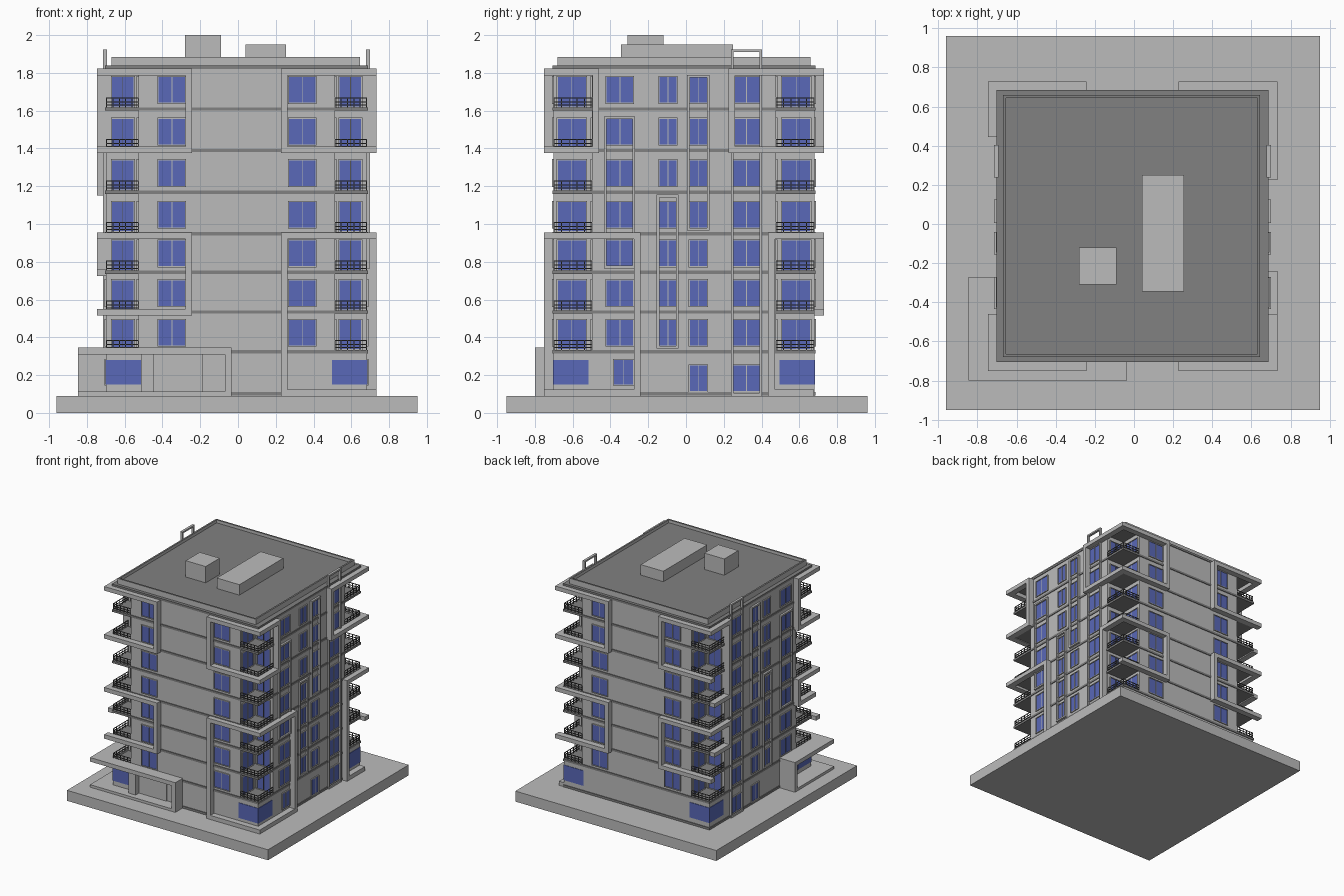
import bpy, bmesh

if "Cube" in bpy.data.objects:
    bpy.data.objects.remove(bpy.data.objects["Cube"])

CX, CY = -0.0075, -0.0105           # tower centre
HALF = 0.69                         # half width of tower
NX, NY = 0.52, 0.487                # half size to the balcony notches
OUT = 0.74                          # outer face of the wrap frames
FLOORS = [0.315, 0.525, 0.735, 0.94, 1.16, 1.38, 1.60]
TOP = 1.82


def material(name, rgb):
    m = bpy.data.materials.new(name)
    m.diffuse_color = (*rgb, 1)
    m.use_nodes = True
    m.node_tree.nodes["Principled BSDF"].inputs["Base Color"].default_value = m.diffuse_color
    return m


WALL = material("light_grey", (0.50, 0.50, 0.50))
DARK = material("dark_grey", (0.22, 0.22, 0.22))
RAIL = material("charcoal", (0.09, 0.09, 0.09))
GLASS = material("blue_glass", (0.10, 0.14, 0.48))


def boxes(name, mat, items):
    """One object made of boxes (x0, x1, y0, y1, z0, z1)."""
    bm = bmesh.new()
    for x0, x1, y0, y1, z0, z1 in items:
        r = bmesh.ops.create_cube(bm, size=1)
        for v in r["verts"]:
            v.co.x = (x0 + x1) / 2 + v.co.x * abs(x1 - x0)
            v.co.y = (y0 + y1) / 2 + v.co.y * abs(y1 - y0)
            v.co.z = (z0 + z1) / 2 + v.co.z * abs(z1 - z0)
    return finish(name, bm, mat)


def finish(name, bm, *mats):
    me = bpy.data.meshes.new(name)
    bm.to_mesh(me)
    bm.free()
    for m in mats:
        me.materials.append(m)
    ob = bpy.data.objects.new(name, me)
    bpy.context.collection.objects.link(ob)
    return ob


def square(h, z0, z1):
    return (CX - h, CX + h, CY - h, CY + h, z0, z1)


# Ground plate and ground floor
boxes("ground_plate", WALL, [(-0.96, 0.95, -0.95, 0.96, 0, 0.09)])
boxes("ground_floor", WALL, [square(HALF, 0.09, 0.32)])

# Upper tower: cross-shaped plan leaving a balcony notch at each corner
bm = bmesh.new()
quarter = [(HALF, NY), (NX, NY), (NX, HALF)]
plan = quarter + [(-x, y) for x, y in quarter[::-1]]
plan += [(-x, -y) for x, y in plan]
face = bm.faces.new([bm.verts.new((CX + x, CY + y, 0.32)) for x, y in plan])
up = bmesh.ops.extrude_face_region(bm, geom=[face])["geom"]
for v in up:
    if isinstance(v, bmesh.types.BMVert):
        v.co.z = TOP
bmesh.ops.recalc_face_normals(bm, faces=bm.faces)
finish("tower_walls", bm, WALL)

# Dark floor slabs: facade bands and balcony floors
boxes("floor_slabs", DARK, [square(HALF + 0.006, z, z + 0.018)
                            for z in [0.092] + FLOORS + [TOP]])

# Roof parapet with sunken deck
RX0, RX1, RY0, RY1, RT = -0.67, 0.645, -0.68, 0.66, 1.885
w = 0.015
parapet = boxes("roof_parapet", WALL, [
    (RX0, RX1, RY0, RY0 + w, 1.83, RT), (RX0, RX1, RY1 - w, RY1, 1.83, RT),
    (RX0, RX0 + w, RY0 + w, RY1 - w, 1.83, RT), (RX1 - w, RX1, RY0 + w, RY1 - w, 1.83, RT)])
parapet.data.materials.append(DARK)
for p in parapet.data.polygons:
    if p.normal.z > 0.9:
        p.material_index = 1
boxes("roof_deck", DARK, [(RX0 + w, RX1 - w, RY0 + w, RY1 - w, 1.83, 1.86)])
boxes("roof_hut", WALL, [(-0.28, -0.09, -0.31, -0.12, 1.85, 2.0)])
boxes("roof_plant_room", WALL, [(0.04, 0.255, -0.345, 0.25, 1.85, 1.95)])

# Windows: glass plate, surround bars and central mullion
glass, bars, dark_bars = [], [], []


def plate(axis, sign, pos, a0, a1, z0, z1, d):
    """Box of half thickness d on a facade facing along the axis."""
    n0, n1 = pos - sign * 0.002, pos + sign * d
    return (n0, n1, a0, a1, z0, z1) if axis == "x" else (a0, a1, n0, n1, z0, z1)


def window(axis, sign, pos, a0, a1, z0, z1, mullion=bars):
    glass.append(plate(axis, sign, pos, a0, a1, z0, z1, 0.003))
    b = 0.006
    for c in ((a0 - b, a1 + b, z1, z1 + b), (a0 - b, a1 + b, z0 - b, z0),
              (a0 - b, a0, z0, z1), (a1, a1 + b, z0, z1)):
        bars.append(plate(axis, sign, pos, *c, 0.009))
    m = (a0 + a1) / 2
    mullion.append(plate(axis, sign, pos, m - 0.002, m + 0.002, z0, z1, 0.007))


SIDE = [(-0.42, -0.28), (-0.14, -0.05), (0.02, 0.11), (0.25, 0.39)]
for s in (-1, 1):
    xf, yf = CX + s * HALF, CY + s * HALF
    for z in FLOORS:
        for a0, a1 in ((-0.42, -0.28), (0.27, 0.41)):        # front and back
            window("y", s, yf, a0, a1, z + 0.042, z + 0.177)
        for a0, a1 in SIDE:                                   # left and right
            window("x", s, xf, a0, a1, z + 0.042, z + 0.177)
        for t in (-1, 1):                                     # balcony doors
            a = sorted((CX + t * 0.545, CX + t * 0.66))
            window("y", s, CY + s * NY, *a, z + 0.022, z + 0.177, dark_bars)
            a = sorted((CY + t * 0.52, CY + t * 0.668))
            window("x", s, CX + s * NX, *a, z + 0.022, z + 0.177)
    window("x", s, xf, -0.38, -0.28, 0.15, 0.28)
    window("x", s, xf, 0.02, 0.11, 0.115, 0.25)
    window("x", s, xf, 0.25, 0.39, 0.115, 0.25)
    for t in (-1, 1):                                         # corner shop glass
        glass.append(plate("y", s, yf, CX + t * 0.505, CX + t * 0.693, 0.15, 0.28, 0.004))
        glass.append(plate("x", s, xf, CY + t * 0.505, CY + t * 0.693, 0.15, 0.28, 0.004))
boxes("window_glass", GLASS, glass)
boxes("window_surrounds", WALL, bars)
boxes("balcony_door_mullions", RAIL, dark_bars)

# Balcony railings at every corner and floor
rails, r = [], 0.0025
for sx in (-1, 1):
    for sy in (-1, 1):
        ex, ey = CX + sx * 0.688, CY + sy * 0.688
        ix, iy = CX + sx * NX, CY + sy * NY
        for z in FLOORS:
            for h in (0.03, 0.047, 0.068):
                rails.append((ix, ex, ey - r, ey + r, z + h - r, z + h + r))
                rails.append((ex - r, ex + r, iy, ey, z + h - r, z + h + r))
            for i in range(6):
                px, py = ix + (ex - ix) * i / 5, iy + (ey - iy) * i / 5
                rails.append((px - r, px + r, ey - r, ey + r, z, z + 0.068))
                rails.append((ex - r, ex + r, py - r, py + r, z, z + 0.068))
boxes("balcony_railings", RAIL, rails)

# Frames wrapping the corners
T = 0.035


def wrap_frame(name, sx, sy, xe, ye, ztop, zbx, zby):
    """xe, ye: leg ends on the y and x facades; zbx, zby: their lower ends."""
    xo, yo = CX + sx * OUT, CY + sy * OUT
    xi, yi = CX + sx * (HALF - 0.002), CY + sy * (HALF - 0.002)
    boxes(name, WALL, [
        (xe, xo, yi, yo, ztop - T, ztop), (xi, xo, ye, yi, ztop - T, ztop),
        (xe, xo, yi, yo, zbx, zbx + T), (xi, xo, ye, yi, zby, zby + T),
        (xe, xe + sx * T, yi, yo, zbx + T, ztop - T),
        (xi, xo, ye, ye + sy * T, zby + T, ztop - T)])


wrap_frame("front_right_upper_frame", 1, -1, 0.228, -0.46, 1.822, 1.375, 1.375)
wrap_frame("front_right_lower_frame", 1, -1, 0.228, -0.24, 0.955, 0.09, 0.09)
wrap_frame("front_left_upper_frame", -1, -1, -0.243, -0.46, 1.822, 1.375, 1.375)
wrap_frame("front_left_lower_frame", -1, -1, -0.243, -0.46, 0.955, 0.515, 0.725)
wrap_frame("back_right_upper_frame", 1, 1, 0.228, 0.225, 1.822, 1.375, 1.375)
wrap_frame("back_right_lower_frame", 1, 1, 0.228, 0.435, 0.955, 0.515, 0.09)
wrap_frame("back_left_upper_frame", -1, 1, -0.243, 0.445, 1.822, 1.375, 1.15)
wrap_frame("back_left_lower_frame", -1, 1, -0.243, 0.445, 0.955, 0.515, 0.725)

# Tall thin frames around window columns on both sides; one rises over the roof
strips, b = [], 0.014
for s in (-1, 1):
    x0, x1 = CX + s * (HALF - 0.004), CX + s * (HALF + 0.017)
    for y0, y1, z0, z1 in ((-0.435, -0.27, 0.765, 1.57), (-0.155, -0.04, 0.34, 1.155),
                           (0.005, 0.125, 0.965, 1.79), (0.237, 0.403, 0.09, 1.925)):
        strips += [(x0, x1, y0, y0 + b, z0, z1), (x0, x1, y1 - b, y1, z0, z1),
                   (x0, x1, y0 + b, y1 - b, z0, z0 + b), (x0, x1, y0 + b, y1 - b, z1 - b, z1)]
boxes("side_window_strips", WALL, strips)

# Entrance canopy wrapping the front left corner
EX, EY, LX, LY = -0.847, -0.80, -0.035, -0.27
canopy = []
for z0, z1 in ((0.09, 0.112), (0.31, 0.345)):
    canopy += [(EX, LX, EY, -0.69, z0, z1), (EX, -0.69, -0.69, LY, z0, z1)]
canopy += [(LX - T, LX, EY, -0.69, 0.112, 0.31), (EX, -0.69, LY - T, LY, 0.112, 0.31)]
boxes("entrance_canopy", WALL, canopy)
boxes("entrance_column", WALL, [(-0.51, -0.445, -0.755, -0.69, 0.112, 0.31)])
boxes("entrance_door", WALL, [(-0.445, -0.185, -0.709, -0.69, 0.112, 0.31)])
